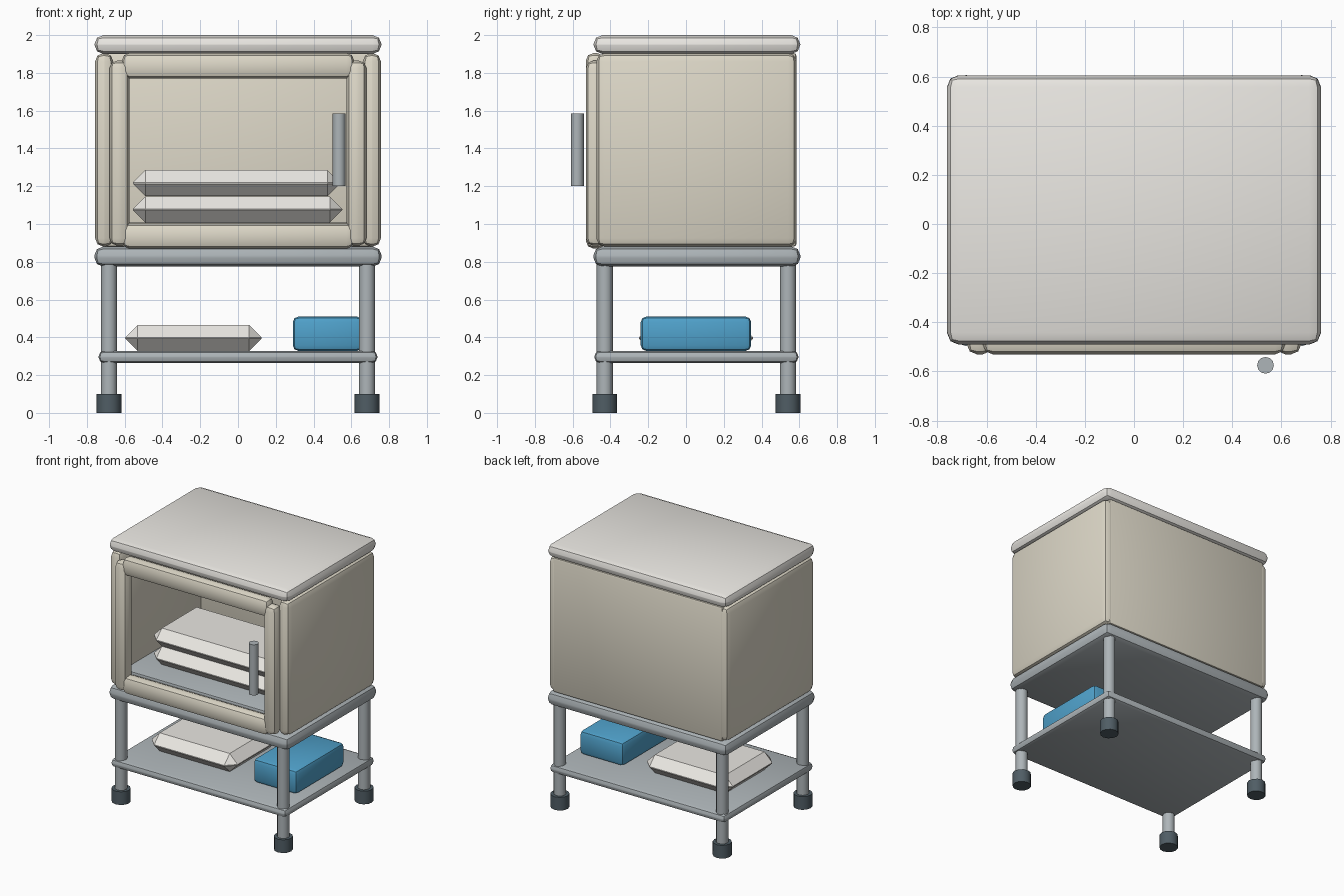
import bpy, math

if "Cube" in bpy.data.objects:
    bpy.data.objects.remove(bpy.data.objects["Cube"])

def mat(name, rgb):
    m = bpy.data.materials.new(name)
    m.diffuse_color = (*rgb, 1)
    m.use_nodes = True
    m.node_tree.nodes["Principled BSDF"].inputs["Base Color"].default_value = m.diffuse_color
    return m

CREAM = mat("cream", (0.73, 0.69, 0.58))
WHITE = mat("white", (0.82, 0.80, 0.76))
STEEL = mat("steel", (0.42, 0.46, 0.48))
DARK = mat("rubber", (0.08, 0.11, 0.13))
BLUE = mat("blue", (0.08, 0.36, 0.60))

def finish(ob, name, m):
    ob.name = name
    ob.data.materials.append(m)
    bpy.ops.object.shade_smooth_by_angle(angle=math.radians(35))
    return ob

def box(name, x, y, z, m, bevel=0.0, seg=2):
    """Bevelled box given by its (min, max) range on each axis."""
    bpy.ops.mesh.primitive_cube_add(size=1, location=[(a + b) / 2 for a, b in (x, y, z)])
    ob = bpy.context.object
    ob.scale = [b - a for a, b in (x, y, z)]
    bpy.ops.object.transform_apply(location=False, rotation=False, scale=True)
    if bevel:
        mod = ob.modifiers.new("bevel", 'BEVEL')
        mod.width, mod.segments = bevel, seg
        bpy.ops.object.modifier_apply(modifier=mod.name)
    return finish(ob, name, m)

def rod(name, x, y, z0, z1, r, m, sides=12):
    bpy.ops.mesh.primitive_cylinder_add(vertices=sides, radius=r, depth=z1 - z0,
                                        location=(x, y, (z0 + z1) / 2))
    return finish(bpy.context.object, name, m)

# Cabinet top and base plate
box("cabinet_top", (-.76, .76), (-.49, .605), (1.90, 2.0), WHITE, .048)
box("base_plate", (-.76, .76), (-.49, .605), (.775, .88), STEEL, .045)

# Cabinet walls
for s, side in ((-1, "left"), (1, "right")):
    box(side + "_wall", sorted((s * .66, s * .757)), (-.475, .585), (.88, 1.905), CREAM, .045)
    # Door stiles
    box(side + "_door_stile", sorted((s * .575, s * .68)), (-.53, -.43), (.885, 1.865), CREAM, .04)
box("back_wall", (-.715, .715), (.50, .585), (.88, 1.905), CREAM, .015)

# Door rails
box("top_door_rail", (-.615, .615), (-.53, -.43), (1.77, 1.905), CREAM, .04)
box("bottom_door_rail", (-.615, .615), (-.53, -.43), (.87, 1.005), CREAM, .04)

# Door handle
rod("door_handle", .535, -.575, 1.20, 1.585, .034, STEEL)

# Inner shelf with folded towels
box("inner_shelf", (-.67, .67), (-.43, .50), (.96, 1.008), STEEL, .01)
for i in range(2):
    z = 1.008 + i * .139
    box(f"folded_towel_{i + 1}", (-.557, .552 - i * .012), (-.28, .27), (z, z + .138), WHITE, .066, 1)

# Legs and feet
for x, sx in ((-.683, "left"), (.683, "right")):
    for y, sy in ((-.43, "front"), (.54, "back")):
        rod(f"{sy}_{sx}_leg", x, y, .05, .80, .043, STEEL)
        rod(f"{sy}_{sx}_foot", x, y, 0, .10, .066, DARK)

# Lower shelf with its contents
box("lower_shelf", (-.738, .738), (-.485, .595), (.265, .328), STEEL, .028)
box("lower_towel", (-.597, .125), (-.25, .355), (.328, .466), WHITE, .066, 1)
box("blue_box", (.29, .66), (-.24, .345), (.328, .51), BLUE, .03)
